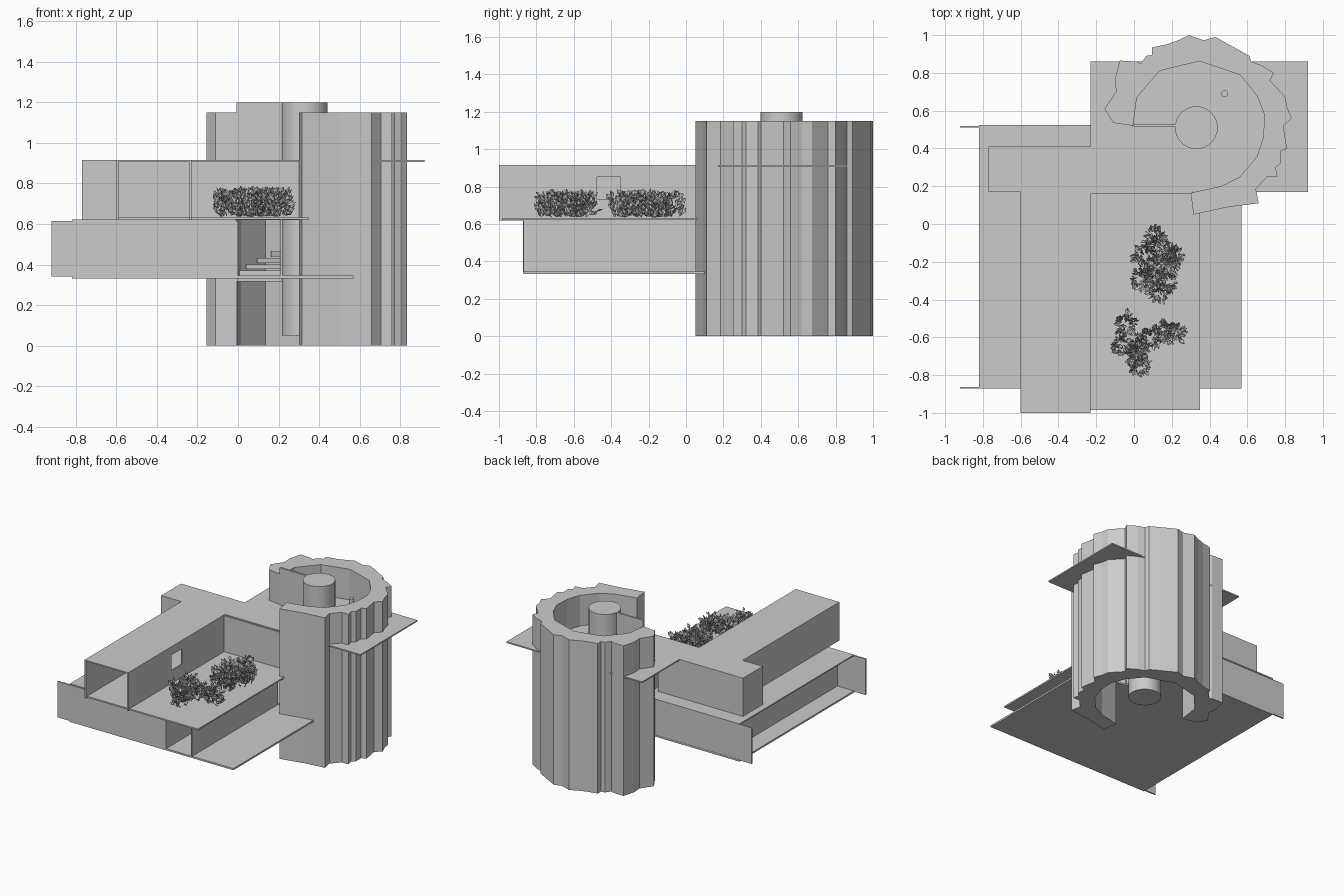
import bpy, bmesh, math, random
from mathutils import Vector

if "Cube" in bpy.data.objects:
    bpy.data.objects.remove(bpy.data.objects["Cube"])

random.seed(4)


def finish(name, bm):
    bmesh.ops.recalc_face_normals(bm, faces=bm.faces)
    me = bpy.data.meshes.new(name)
    bm.to_mesh(me)
    bm.free()
    ob = bpy.data.objects.new(name, me)
    bpy.context.collection.objects.link(ob)
    return ob


def add_prism(bm, pts, z0, z1):
    face = bm.faces.new([bm.verts.new((x, y, z0)) for x, y in pts])
    top = bmesh.ops.extrude_face_region(bm, geom=[face], use_keep_orig=True)["geom"]
    bmesh.ops.translate(bm, vec=(0, 0, z1 - z0),
                        verts=[v for v in top if isinstance(v, bmesh.types.BMVert)])


def prism(name, pts, z0, z1):
    bm = bmesh.new()
    add_prism(bm, pts, z0, z1)
    return finish(name, bm)


def box(name, x0, x1, y0, y1, z0, z1):
    return prism(name, [(x0, y0), (x1, y0), (x1, y1), (x0, y1)], z0, z1)


def cylinder(name, x, y, r, z0, z1, n=32):
    ob = prism(name, [(x + r * math.cos(2 * math.pi * i / n), y + r * math.sin(2 * math.pi * i / n))
                      for i in range(n)], z0, z1)
    for p in ob.data.polygons:
        p.use_smooth = abs(p.normal.z) < 0.5
    ob.data.set_sharp_from_angle(angle=math.radians(35))
    return ob


# Rock-like tower shell: jagged outer outline, then faceted inner outline
outer = [(-.11, .535), (-.156, .61), (-.095, .70), (-.10, .77), (-.075, .865), (.015, .86),
         (.035, .85), (.065, .89), (.095, .895), (.095, .935), (.17, .95), (.24, .975),
         (.29, 1.0), (.37, .973), (.43, .99), (.54, .93), (.61, .89), (.62, .86), (.675, .84),
         (.74, .80), (.72, .76), (.80, .675), (.81, .62), (.835, .56), (.79, .52), (.81, .40),
         (.775, .385), (.775, .32), (.75, .30), (.76, .25), (.705, .25), (.645, .185),
         (.66, .11), (.50, .09), (.315, .05)]
inner = [(.30, .165), (.46, .20), (.56, .25), (.65, .355), (.685, .46), (.69, .58),
         (.65, .68), (.56, .79), (.345, .862), (.135, .81), (.015, .67), (-.005, .52)]
prism("tower_shell", outer + inner, 0, 1.15)
CX, CY = .33, .51
cylinder("stair_core", CX, CY, .113, .05, 1.2)
cylinder("roof_pipe", .48, .69, .018, .91, 1.03, 12)
box("stair_parapet", -.008, .24, .515, .53, .905, 1.2)

# Spiral steps between core and shell
bm = bmesh.new()
for i in range(18):
    a0, a1 = (math.radians(180 - 15 * (i + k)) for k in (0, 1.1))
    z = .315 + i * .031
    add_prism(bm, [(CX + r * math.cos(a), CY + r * math.sin(a))
                   for r, a in ((.1, a0), (.335, a0), (.335, a1), (.1, a1))], z, z + .024)
finish("spiral_steps", bm)

# Horizontal slabs
prism("lower_slab", [(-.82, -.87), (.57, -.87), (.57, .17), (.22, .17), (.22, .522), (-.82, .522)],
      .332, .345)
box("middle_slab", -.82, -.01, -.865, .525, .613, .622)
box("terrace_slab", -.6, .35, -.985, .17, .622, .633)
prism("roof_slab", [(-.6, -1), (-.23, -1), (-.23, .17), (.92, .17), (.92, .86), (-.23, .86),
                    (-.23, .41), (-.77, .41), (-.77, .17), (-.6, .17)], .905, .915)

# Lower storey walls, long ones project as fins on the left
T = .01
box("lower_front_wall", -.92, 0, -.872, -.862, .34, .616)
box("lower_back_wall", -.92, -.06, .51, .52, .34, .616)
box("lower_left_wall", -.68, -.68 + T, -.865, .515, .34, .616)
box("lower_inner_wall", -T, 0, -.865, .17, .34, .616)
box("lower_right_wall", .22 - T, .22, -.87, .17, .34, .624)

# Upper storey walls
Z0, Z1 = .62, .908
box("upper_left_wall", -.6, -.6 + T, -1, .17, Z0, Z1)
box("annex_front_wall", -.77, -.59, .17, .17 + T, Z0, Z1)
box("annex_left_wall", -.77, -.77 + T, .17, .41, Z0, Z1)
box("annex_back_wall", -.77, -.05, .40, .41, Z0, Z1)
box("terrace_back_wall", -.23, .31, .16, .17, Z0, Z1)

# Terrace side wall built around its window opening
for part, y0, y1, z0, z1 in (("front", -1, -.475, Z0, Z1), ("back", -.35, .17, Z0, Z1),
                             ("sill", -.475, -.35, Z0, .73), ("head", -.475, -.35, .85, Z1)):
    box("window_wall_" + part, -.23 - T, -.23, y0, y1, z0, z1)

# Leafy shrubs on the terrace
groups = {
    "back_shrub": [(.11, -.07), (.13, -.12), (.06, -.17), (.21, -.17), (.13, -.22), (.19, -.21),
                   (.04, -.29), (.10, -.28), (.17, -.31), (.13, -.36)],
    "front_shrub": [(-.04, -.53), (-.06, -.64), (.02, -.66), (.09, -.60), (.16, -.57),
                    (.21, -.58), (.03, -.75), (.01, -.70)],
}
for name, spots in groups.items():
    bm = bmesh.new()
    for x, y in spots:
        for _ in range(75):
            a = random.uniform(0, 2 * math.pi)
            r = .045 * math.sqrt(random.random())
            base = Vector((x + r * math.cos(a), y + r * math.sin(a), random.uniform(.635, .75)))
            d = Vector((math.cos(a) * .6, math.sin(a) * .6, random.uniform(.2, 1.6))).normalized()
            side = d.cross(Vector((random.uniform(-1, 1), random.uniform(-1, 1), .6))).normalized()
            n = d.cross(side)
            L = random.uniform(.028, .048)
            mid = base + d * L * .5
            v = [bm.verts.new(p) for p in (base, mid + side * L * .33, base + d * L,
                                           mid - side * L * .33, mid + n * L * .12)]
            for i in range(4):
                bm.faces.new((v[i], v[(i + 1) % 4], v[4]))
    finish(name, bm)
